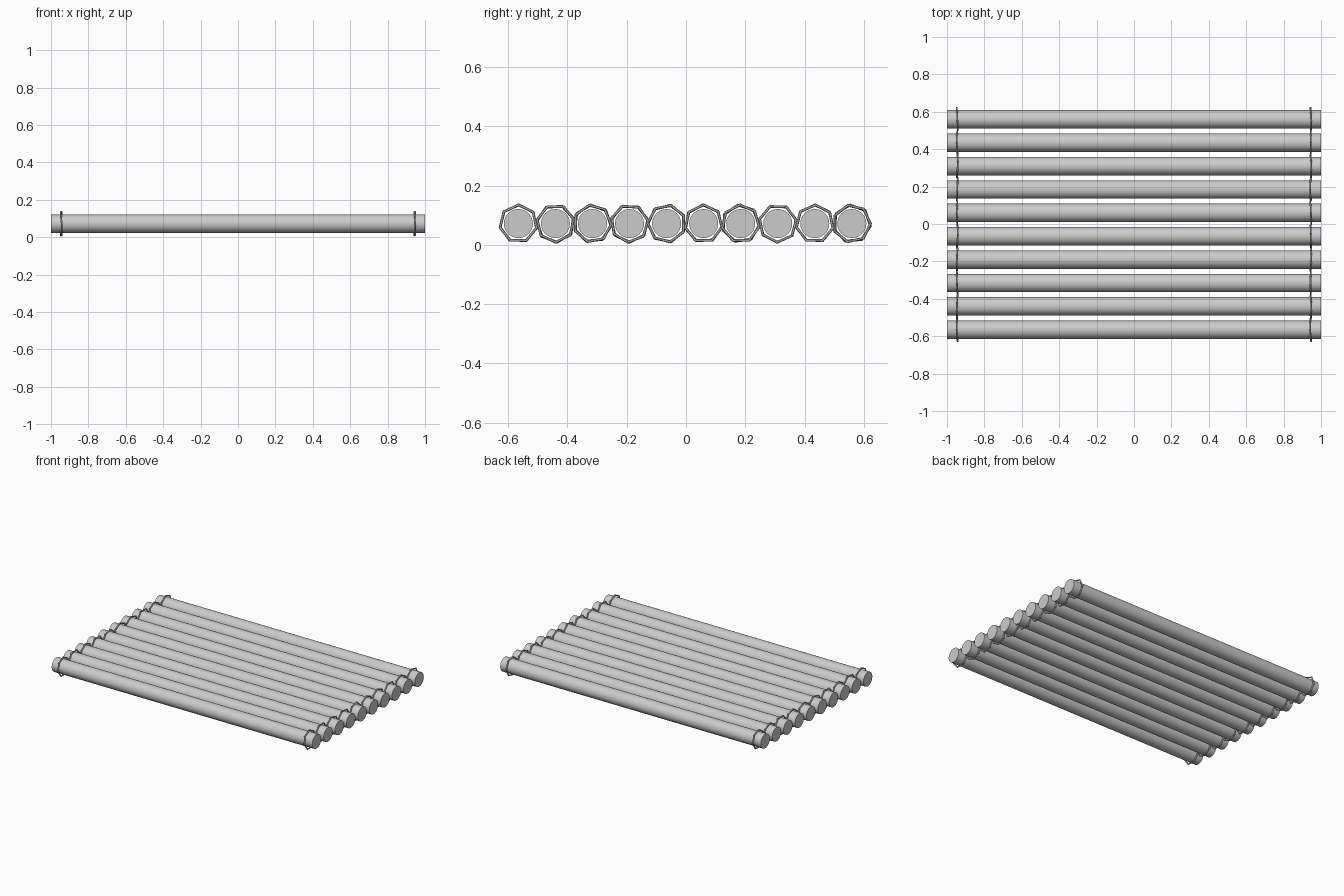
import bpy, math, random

if "Cube" in bpy.data.objects:
    bpy.data.objects.remove(bpy.data.objects["Cube"])

random.seed(4)
COUNT, PITCH, LOG_R, Z = 10, 0.125, 0.049, 0.072
# Angle (degrees) of one corner of each seven-sided binding
PHASES = [90, 270, 255, 265, 75, 90, 92, 268, 88, 0]


def add_log(y, i):
    bpy.ops.mesh.primitive_cylinder_add(vertices=24, radius=LOG_R, depth=2,
                                        location=(0, y, Z),
                                        rotation=(0, math.pi / 2, 0))
    log = bpy.context.object
    log.name = f"log_{i + 1}"
    bpy.ops.object.shade_smooth_by_angle(angle=math.radians(40))


def add_binding(x, y, phase, name):
    # Thin seven-sided rope loop around one log, slightly tilted
    n, sides, major, minor = 7, 6, 0.063, 0.005
    tilt_y, tilt_z = random.uniform(-.05, .05), random.uniform(-.05, .05)
    verts, faces = [], []
    for i in range(n):
        a = math.radians(phase) + math.tau * i / n
        for j in range(sides):
            b = math.tau * j / sides
            r = major + minor * math.cos(b)
            py, pz = r * math.cos(a), r * math.sin(a)
            px = minor * math.sin(b) + tilt_y * py + tilt_z * pz
            verts.append((px, py, pz))
            k, m = (i + 1) % n, (j + 1) % sides
            faces.append((i * sides + j, k * sides + j,
                          k * sides + m, i * sides + m))
    mesh = bpy.data.meshes.new(name)
    mesh.from_pydata(verts, [], faces)
    obj = bpy.data.objects.new(name, mesh)
    obj.location = (x, y, Z)
    bpy.context.collection.objects.link(obj)


# Row of logs, each bound near both ends
for i in range(COUNT):
    y = (i - (COUNT - 1) / 2) * PITCH - 0.003
    add_log(y, i)
    add_binding(0.945, y, PHASES[i], f"right_binding_{i + 1}")
    add_binding(-0.945, y, PHASES[i] + random.uniform(-8, 8),
                f"left_binding_{i + 1}")
